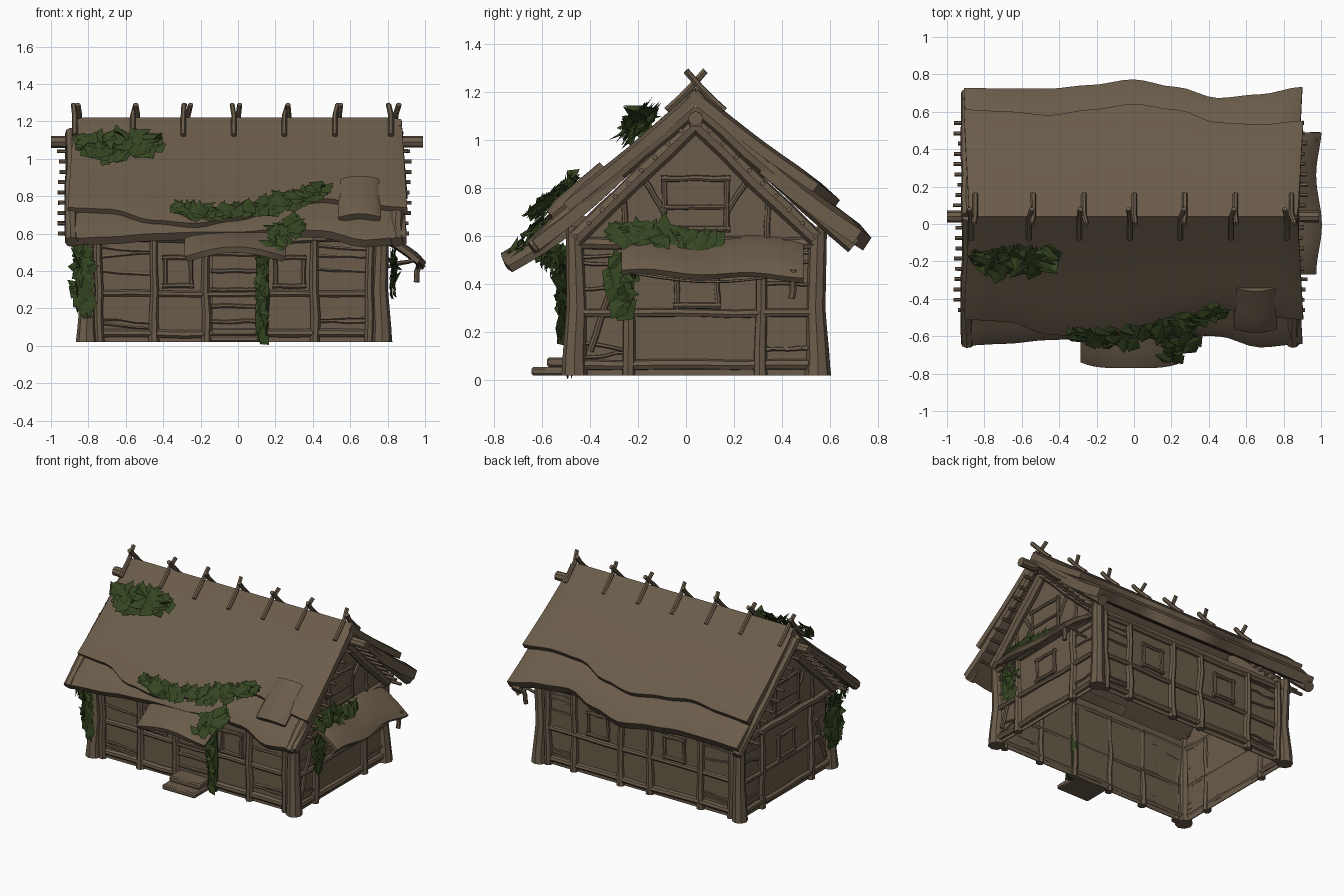
import bpy, bmesh, math, random
from mathutils import Vector as V

if "Cube" in bpy.data.objects:
    bpy.data.objects.remove(bpy.data.objects["Cube"])
random.seed(4)

def material(name, rgb):
    m = bpy.data.materials.new(name)
    m.diffuse_color = (*rgb, 1)
    m.use_nodes = True
    m.node_tree.nodes["Principled BSDF"].inputs["Base Color"].default_value = m.diffuse_color
    return m
BROWN = material("weathered_brown", (0.145, 0.107, 0.069))
GREEN = material("ivy_green", (0.035, 0.06, 0.015))

def finish(name, bm, mat=BROWN, smooth=True):
    if smooth:
        bmesh.ops.recalc_face_normals(bm, faces=bm.faces[:])
    me = bpy.data.meshes.new(name)
    bm.to_mesh(me); bm.free()
    me.materials.append(mat)
    if smooth:
        for p in me.polygons:
            p.use_smooth = True
        me.set_sharp_from_angle(angle=math.radians(40))
    ob = bpy.data.objects.new(name, me)
    bpy.context.collection.objects.link(ob)
    return ob

def wobble(a, b, w=0.006, n=4):
    a, b = V(a), V(b)
    return [a.lerp(b, i / n) + (V([random.uniform(-w, w) for _ in 'xyz']) if 0 < i < n else V((0, 0, 0)))
            for i in range(n + 1)]

def tube(bm, pts, r, r2=None, sides=7):
    pts = [V(p) for p in pts]
    r2 = r if r2 is None else r2
    d = (pts[-1] - pts[0]).normalized()
    a = d.orthogonal().normalized(); b = d.cross(a)
    rings = []
    for i, p in enumerate(pts):
        k = (r + (r2 - r) * i / (len(pts) - 1)) * random.uniform(0.93, 1.07)
        rings.append([bm.verts.new(p + k * (a * math.cos(t) + b * math.sin(t)))
                      for t in [2 * math.pi * j / sides for j in range(sides)]])
    for p, q in zip(rings, rings[1:]):
        for j in range(sides):
            bm.faces.new((p[j], p[(j + 1) % sides], q[(j + 1) % sides], q[j]))
    bm.faces.new(rings[0][::-1]); bm.faces.new(rings[-1])

def box(bm, a, b):
    a, b = V(a), V(b)
    vs = bmesh.ops.create_cube(bm, size=1)['verts']
    for v in vs:
        v.co = V([(a[i] + b[i]) / 2 + v.co[i] * abs(b[i] - a[i]) for i in range(3)])

def curve(vals, u):
    t = u * (len(vals) - 1); i = min(int(t), len(vals) - 2); f = t - i
    return vals[i] + (vals[i + 1] - vals[i]) * f * f * (3 - 2 * f)

def slab(name, shape, t, nu=32, nv=7):
    """Closed sheet following shape(u, v), with thickness t below it and a rounded lip."""
    bm = bmesh.new(); e = 0.01; layers = [[], []]
    def f(u, v):
        return V(shape(min(max(u, 0.0), 1.0), min(max(v, 0.0), 1.0)))
    for i in range(nu + 1):
        rows = [[], []]
        for j in range(nv + 1):
            u, v = i / nu, j / nv
            p = f(u, v)
            n = (f(u + e, v) - f(u - e, v)).cross(f(u, v + e) - f(u, v - e)).normalized()
            if n.z < 0: n = -n
            edge = 0.25 * t if j == nv or i in (0, nu) else 0
            rows[0].append(bm.verts.new(p - n * edge)); rows[1].append(bm.verts.new(p - n * t))
        layers[0].append(rows[0]); layers[1].append(rows[1])
    T, B = layers
    for i in range(nu):
        for j in range(nv):
            for L in layers:
                bm.faces.new((L[i][j], L[i + 1][j], L[i + 1][j + 1], L[i][j + 1]))
        for j in (0, nv):
            bm.faces.new((T[i][j], T[i + 1][j], B[i + 1][j], B[i][j]))
    for j in range(nv):
        for i in (0, nu):
            bm.faces.new((T[i][j], T[i][j + 1], B[i][j + 1], B[i][j]))
    return finish(name, bm)

# thatched roof: two wavy layers on each side of the ridge
YR, ZR = 0.04, 1.22
SLOPE = {-1: 0.84, 1: 0.75}
def roof_z(y, drop=0):
    return ZR - SLOPE[-1 if y < YR else 1] * abs(y - YR) - drop
def layer(name, edge, start, drop, t, x0, x1, flare):
    def f(u, v):
        y = start + (curve(edge, u) - start) * v
        x = (x0 - flare * v) + (x1 - x0 + 2 * flare * v) * u
        return x, y, roof_z(y, drop + 0.012 * math.sin(math.pi * v))
    slab(name, f, t)
layer("front_upper_thatch", [-.52, -.53, -.6, -.62, -.58, -.5, -.46, -.5, -.52], YR, 0, .055, -.88, .875, .03)
layer("back_upper_thatch", [.62, .61, .59, .62, .65, .62, .55, .54, .56], YR + .0001, 0, .055, -.88, .875, .03)
layer("front_lower_thatch", [-.66, -.65, -.63, -.62, -.62, -.6, -.61, -.67, -.65], -.3, .045, .065, -.89, .88, .02)
layer("back_lower_thatch", [.74, .735, .735, .755, .785, .745, .685, .705, .745], .36, .05, .085, -.89, .88, .02)
slab("thatch_patch", lambda u, v: (.53 + .24 * u, -.34 - .23 * v - .02 * math.sin(3.1 * u),
     roof_z(-.34 - .23 * v, .012 - .02 * math.sin(3.1 * u))), .05, 10, 5)

# sagging canopies over the door and over the right wall
slab("door_canopy", lambda u, v: (-.29 + .55 * u, -.45 - .325 * v + .03 * (2 * u - 1) ** 4 * v,
     .70 - .215 * v ** .8 + .055 * math.sin(math.pi * u) * v), .045, 16, 6)
slab("side_canopy", lambda u, v: (.77 + .225 * v - .015 * math.cos(9 * u) * v, -.27 + .76 * u,
     .595 - .13 * v ** 1.4 - .025 * u * v + .008 * math.sin(11 * u)), .035, 20, 6)

# ridge beam and crossed ridge sticks
bm = bmesh.new()
tube(bm, wobble((-1, YR, 1.09), (.99, YR, 1.09)), .033, sides=8)
finish("ridge_beam", bm)
bm = bmesh.new()
for x in (-.86, -.55, -.28, -.01, .26, .53, .83):
    for s in (-1, 1):
        dx = .012 * s
        tube(bm, [(x + dx, YR + s * .12, 1.125), (x + dx, YR + s * .06, 1.18), (x + dx, YR + s * .01, 1.232),
                  (x + dx + random.uniform(-.015, .02), YR - s * .04, 1.29)], .015, .014, 6)
finish("ridge_sticks", bm)

# walls: frame points are given as position along the wall, height, outward distance
WALLS = {
    "front": (lambda s, z, o: (s, -.45 - o, z), -.81, .77, (-.45, -.17, .13, .41),
              [(-.39, -.25, .32, .47), (.2, .35, .32, .47)]),
    "back": (lambda s, z, o: (s, .54 + o, z), -.81, .77, (-.5, -.1, .13, .5),
             [(-.37, -.22, .32, .47), (.23, .38, .32, .47)]),
    "right": (lambda s, z, o: (.77 + o, s, z), -.45, .54, (-.24, .31),
              [(-.04, .13, .31, .46), (-.09, .17, .63, .84)]),
    "left": (lambda s, z, o: (-.81 - o, s, z), -.45, .54, (-.24, .31),
             [(-.04, .13, .31, .46), (-.09, .17, .63, .84)]),
}
for name, (P, s0, s1, posts, windows) in WALLS.items():
    side = name in ("left", "right")
    bm = bmesh.new()
    box(bm, P(s0, .02, 0), P(s1, .62, -.006))
    if side:   # gable triangle
        rim = [(s0, .58), (s1, .58), (YR, 1.12)]
        a = [bm.verts.new(P(s, z, 0)) for s, z in rim]; b = [bm.verts.new(P(s, z, -.006)) for s, z in rim]
        bm.faces.new(a); bm.faces.new(b[::-1])
        for i in range(3):
            bm.faces.new((a[i], a[i - 1], b[i - 1], b[i]))
    finish(name + "_wall", bm)
    # timber posts and rails
    bm = bmesh.new()
    for s in posts:
        tube(bm, wobble(P(s, .02, .006), P(s, .58, .006), .007), .028, .021)
    for z, r in ((.065, .022), (.28, .018), (.57, .027 if side else .02)):
        tube(bm, wobble(P(s0, z, .005), P(s1, z, .005), .006, 6), r)
    if side:
        for s in (-1, 1):
            tube(bm, wobble(P(YR + s * .12, .68, .003), P(YR + s * .22, .84, .003)), .013)
            tube(bm, wobble(P(YR + s * .3, .58, .003), P(YR + s * .3, .8, .003)), .013)
        tube(bm, wobble(P(s0 + .05, .12, .008), P(s0 + .15, .42, .008)), .014)
    finish(name + "_timbers", bm)
    # thin wattle sticks in the end bays
    bm = bmesh.new()
    for a, b in ((s0, posts[0]), (posts[-1], s1)):
        for z in (.11, .14, .4, .48, .52):
            tube(bm, wobble(P(a, z + random.uniform(-.02, .02), .004), P(b, z + random.uniform(-.02, .02), .004)), .009, .007, 5)
    finish(name + "_wattle", bm)
    # shuttered windows with log frames
    bm = bmesh.new()
    for a, b, z0, z1 in windows:
        box(bm, P(a, z0, -.004), P(b, z1, .012))
        for s in (a, b):
            tube(bm, wobble(P(s, z0 - .015, .012), P(s, z1 + .015, .012), .003), .012)
        for z in (z0, z1):
            tube(bm, wobble(P(a - .015, z, .014), P(b + .015, z, .014), .003), .013)
        if z1 > .6:
            tube(bm, wobble(P(a, z0 + .09, .014), P(b, z0 + .09, .014), .003), .01)
    finish(name + "_windows", bm)

# flared corner posts
bm = bmesh.new()
for x in (-.81, .77):
    for y in (-.465, .55):
        sx, sy = (1 if x > 0 else -1), (1 if y > 0 else -1)
        tube(bm, [(x, y, .02), (x, y, .1), (x - .012 * sx, y - .01 * sy, .3), (x, y, .64)], .055, .036, 8)
        tube(bm, wobble((x - sx * .07, y, .02), (x - sx * .06, y, .6)), .026, .022)
finish("corner_posts", bm)

# gable rafters, verge logs and batten ends, same at both ends
bm = bmesh.new(); bt = bmesh.new()
for sx, xw in ((1, .77), (-1, -.81)):
    for s, ye, ze in ((-1, -.64, .555), (1, .7, .56)):
        tube(bm, wobble((xw + sx * .08, YR, 1.14), (xw + sx * .08, ye, ze), .005, 6), .033, .036, 8)
        tube(bm, wobble((xw + sx * .03, YR, 1.07), (xw + sx * .03, YR + s * .5, .59), .004), .036, .036, 8)
        for i in range(9):
            d = .06 + .055 * i
            tube(bt, [(xw - sx * .02, YR + s * d, 1.1 - d), (xw + sx * random.uniform(.13, .16), YR + s * d, 1.1 - d)], .011, sides=6)
    tube(bm, [(xw, YR, 1.08), (xw + sx * .09, YR, 1.08)], .036, sides=4)
finish("gable_rafters", bm)
finish("batten_ends", bt)

# plank door and steps
bm = bmesh.new()
box(bm, (-.14, -.462, .08), (.1, -.44, .54))
for z in (.13, .21, .3, .4, .49):
    tube(bm, wobble((-.145, -.462, z), (.105, -.462, z), .004), .012)
finish("door", bm)
bm = bmesh.new()
box(bm, (-.15, -.645, .02), (.11, -.44, .055))
box(bm, (-.14, -.58, .055), (.1, -.44, .095))
bmesh.ops.bevel(bm, geom=bm.edges[:], offset=.008, segments=1, affect='EDGES')
finish("door_steps", bm)

# side canopy struts and hanging rope
bm = bmesh.new()
for y in (-.22, .45):
    tube(bm, wobble((.78, y, .42), (.95, y, .46)), .01)
tube(bm, [(.96, -.24 + .07 * i, .45 - .04 * math.sin(math.pi * i / 10)) for i in range(11)], .006, sides=5)
tube(bm, wobble((.965, .45, .46), (.955, .44, .34)), .016)
finish("side_canopy_struts", bm)

# ivy: folded pointed leaves scattered along a path
def ivy(name, path, width, normal, n, size=.12, lift=.05):
    bm = bmesh.new(); path = [V(p) for p in path]; N = V(normal).normalized()
    for k in range(n):
        t = (k + random.random()) / n * (len(path) - 1); i = min(int(t), len(path) - 2)
        p = path[i].lerp(path[i + 1], t - i); d = (path[i + 1] - path[i]).normalized()
        side = N.cross(d).normalized()
        taper = .35 + .65 * math.sin(math.pi * (k + .5) / n)
        p = p + side * random.uniform(-.5, .5) * width * taper + N * random.uniform(.005, lift)
        a = (V((0, 0, -.8)) + V([random.uniform(-1, 1) for _ in 'xyz'])).normalized()
        a = (a - N * a.dot(N) * .8).normalized()
        b = (N + V([random.uniform(-.25, .25) for _ in 'xyz'])).cross(a).normalized()
        L = size * random.uniform(.7, 1.2); m = p + a * L * .1
        pts = [p - a * L * .5, m + b * L * .36 - N * .01, p + a * L * .5, m - b * L * .36 - N * .01]
        vs = [bm.verts.new((q.x, q.y, max(q.z, 0))) for q in pts]
        bm.faces.new((vs[0], vs[1], vs[2])); bm.faces.new((vs[0], vs[2], vs[3]))
    for f in bm.faces:
        f.normal_update()
        if f.normal.dot(N) < 0: f.normal_flip()
    finish(name, bm, GREEN, False)

R = (0, -.64, .77)
ivy("roof_ivy", [(-.85, -.17, 1.05), (-.65, -.19, 1.04), (-.43, -.15, 1.07)], .17, R, 75, .125, .08)
ivy("eave_ivy", [(-.34, -.57, .73), (-.15, -.6, .7), (.1, -.57, .72), (.3, -.51, .77), (.47, -.45, .82)], .1, R, 90, .11)
ivy("canopy_ivy", [(.31, -.57, .65), (.24, -.64, .58), (.16, -.7, .51)], .13, R, 35, .11)
ivy("post_ivy", [(.15, -.6, .5), (.13, -.49, .45), (.13, -.48, .25), (.13, -.47, .03)], .035, (0, -1, 0), 45, .075, .03)
bm = bmesh.new()
tube(bm, wobble((.13, -.465, .02), (.13, -.47, .5)), .035)
finish("post_ivy_stem", bm, GREEN)
ivy("left_corner_ivy", [(-.83, -.51, .5), (-.83, -.51, .35), (-.8, -.51, .18)], .1, (-.4, -1, 0), 30, .11, .02)
ivy("left_wall_ivy", [(-.84, -.47, .5), (-.84, -.45, .36), (-.84, -.43, .2)], .15, (-1, 0, 0), 35, .12, .03)
ivy("left_eave_ivy", [(-.85, -.6, .55), (-.85, -.5, .5), (-.84, -.35, .5)], .08, (-.7, -.5, 0), 20, .1, .02)
ivy("side_canopy_ivy", [(.8, -.31, .6), (.82, -.2, .6), (.83, -.08, .585), (.83, .13, .575)], .11, (.8, 0, .5), 55, .105, .03)
ivy("side_hanging_ivy", [(.82, -.29, .5), (.82, -.26, .4), (.81, -.25, .29)], .09, (1, 0, 0), 32, .11, .03)
